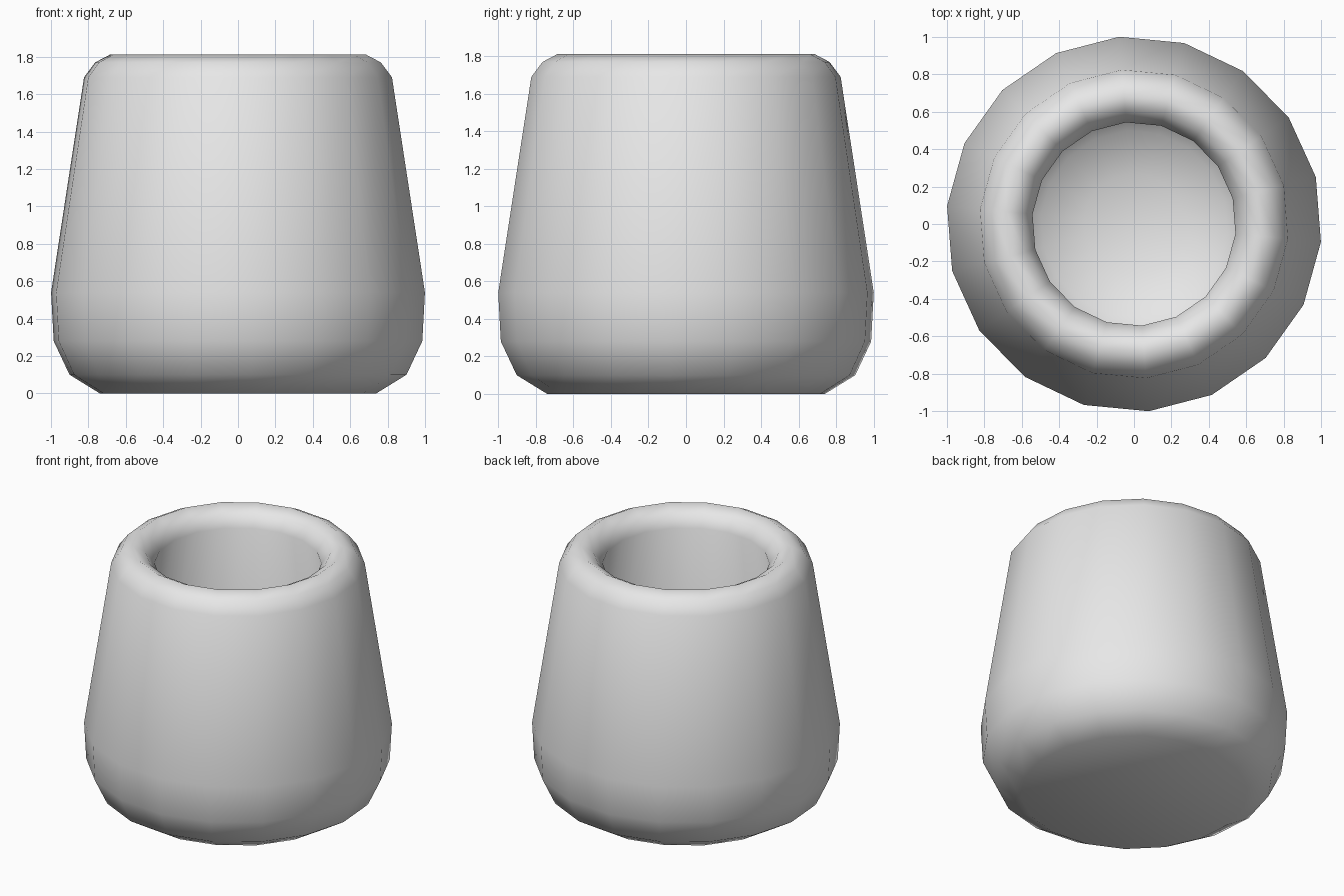
import bpy, bmesh
from math import cos, sin, radians, tau

cube = bpy.data.objects.get("Cube")
if cube:
    bpy.data.objects.remove(cube, do_unlink=True)

# Plain grey material
grey = bpy.data.materials.new("light grey")
grey.use_nodes = True
grey.diffuse_color = (0.8, 0.8, 0.8, 1)
grey.node_tree.nodes["Principled BSDF"].inputs["Base Color"].default_value = grey.diffuse_color

SIDES = 18
TURN = radians(14.5)

# (radius, height) from the base edge, up the outside, over the rim, down the hollow
profile = [(0.742, 0), (0.905, 0.1), (0.99, 0.28), (1.004, 0.54),
           (0.827, 1.69), (0.767, 1.77), (0.685, 1.813), (0.605, 1.77), (0.545, 1.69),
           (0.70, 0.6), (0.64, 0.43), (0.5, 0.3), (0.27, 0.22)]


def lathe(name, points, floor_z, material):
    """Turned solid with a flat base and a rounded hollow floor."""
    bm = bmesh.new()
    rings = [[bm.verts.new((r * cos(TURN + tau * i / SIDES),
                            r * sin(TURN + tau * i / SIDES), z))
              for i in range(SIDES)] for r, z in points]
    for low, high in zip(rings, rings[1:]):
        for i in range(SIDES):
            j = (i + 1) % SIDES
            bm.faces.new((low[i], low[j], high[j], high[i]))
    # Flat underside and fan at the hollow's floor
    bm.faces.new(rings[0][::-1])
    centre = bm.verts.new((0, 0, floor_z))
    for i in range(SIDES):
        bm.faces.new((rings[-1][i], rings[-1][(i + 1) % SIDES], centre))
    bmesh.ops.recalc_face_normals(bm, faces=bm.faces)
    for face in bm.faces:
        face.smooth = True
    mesh = bpy.data.meshes.new(name)
    bm.to_mesh(mesh)
    bm.free()
    mesh.materials.append(material)
    obj = bpy.data.objects.new(name, mesh)
    bpy.context.collection.objects.link(obj)
    return obj


lathe("pot", profile, 0.19, grey)
